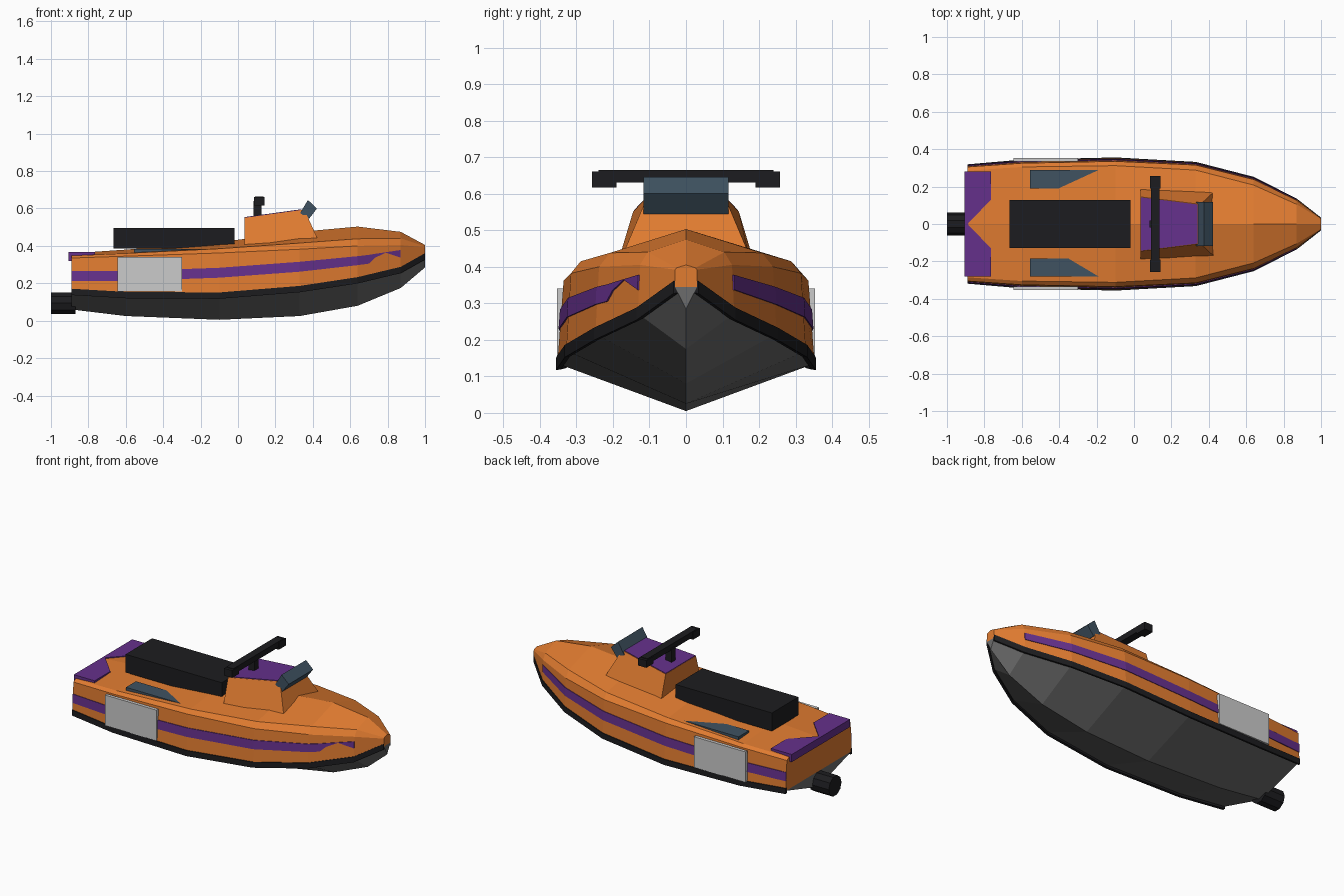
import bpy, bmesh, math

if "Cube" in bpy.data.objects:
    bpy.data.objects.remove(bpy.data.objects["Cube"])

def mat(name, r, g, b):
    m = bpy.data.materials.new(name)
    m.diffuse_color = (r, g, b, 1)
    m.use_nodes = True
    m.node_tree.nodes["Principled BSDF"].inputs["Base Color"].default_value = m.diffuse_color
    return m

ORANGE = mat("orange", .75, .2, .03)
PURPLE = mat("purple", .13, .03, .26)
BLACK = mat("black", .012, .012, .014)
SLATE = mat("slate", .05, .085, .12)
DARK = mat("dark_grey", .15, .15, .15)

def loft(name, sections, material=None, closed=True):
    """Skin matching cross-sections and cap both ends."""
    bm = bmesh.new()
    rings = [[bm.verts.new(p) for p in s] for s in sections]
    n = len(rings[0])
    for a, b in zip(rings, rings[1:]):
        for i in range(n if closed else n - 1):
            j = (i + 1) % n
            bm.faces.new((a[i], a[j], b[j], b[i]))
    bm.faces.new(rings[0][::-1])
    bm.faces.new(rings[-1])
    bmesh.ops.recalc_face_normals(bm, faces=bm.faces)
    me = bpy.data.meshes.new(name)
    bm.to_mesh(me)
    bm.free()
    ob = bpy.data.objects.new(name, me)
    bpy.context.collection.objects.link(ob)
    if material:
        me.materials.append(material)
    return ob

def box(name, x0, x1, y0, y1, z0, z1, material=None):
    ring = lambda x: [(x, y0, z0), (x, y1, z0), (x, y1, z1), (x, y0, z1)]
    return loft(name, [ring(x0), ring(x1)], material)

def slab(name, outline, z0, z1, material):
    return loft(name, [[(x, y, z) for x, y in outline] for z in (z0, z1)], material)

# Hull stations: x, gunwale y z, keel z, shoulder y z, deck edge y z, crest z
ST = [
    (-.89, .315, .155, .06, .305, .335, .285, .347, .36),
    (-.60, .34, .138, .025, .325, .345, .305, .360, .38),
    (-.10, .352, .135, .005, .335, .362, .312, .385, .42),
    (.33, .328, .170, .025, .315, .382, .288, .415, .475),
    (.64, .248, .217, .08, .238, .400, .208, .438, .503),
    (.87, .132, .272, .175, .126, .405, .105, .440, .475),
    (1.0, .03, .345, .285, .03, .392, .026, .397, .405),
]

def at(x):
    for a, b in zip(ST, ST[1:]):
        if x <= b[0]:
            t = (x - a[0]) / (b[0] - a[0])
            return [p + (q - p) * t for p, q in zip(a, b)]
    return ST[-1]

def side_y(x, z):
    s = at(x)
    return s[1] + (s[4] - s[1]) * (z - s[2]) / (s[5] - s[2])

# Lower hull and upper shell
loft("lower_hull", [[(x, yg, zg), (x, 0, k), (x, -yg, zg)]
                    for x, yg, zg, k, *_ in ST], DARK, False)
loft("upper_shell", [[(x, yg, zg), (x, ys, zs), (x, ye, ze), (x, 0, zc),
                      (x, -ye, ze), (x, -ys, zs), (x, -yg, zg)]
                     for x, yg, zg, k, ys, zs, ye, ze, zc in ST], ORANGE, False)

# Stripe: x, bottom z, top z; the front-side tail is notched
STRIPE = [(-.89, .213, .265), (-.6, .212, .265), (-.1, .23, .283),
          (.33, .262, .315), (.64, .297, .345)]
TAIL = {1: [(.87, .337, .378)],
        -1: [(.70, .305, .352), (.73, .335, .357), (.79, .364, .366), (.87, .337, .378)]}
for s, label in ((1, "back"), (-1, "front")):
    # Rub rail along the gunwale
    loft("rub_rail_" + label,
         [[(x, s * (yg - .01), zg - .016), (x, s * (yg + .004), zg - .018),
           (x, s * (yg + .004), zg + .016), (x, s * (yg - .01), zg + .016)]
          for x, yg, zg, *_ in ST], BLACK)
    loft("side_stripe_" + label,
         [[(x, s * (side_y(x, z) + d), z)
           for z, d in ((b, -.004), (b, .004), (t, .004), (t, -.004))]
          for x, b, t in STRIPE + TAIL[s]], PURPLE)
    # Blank side plate
    box("side_plate_" + label, -.645, -.30, s * .334, s * .353, .155, .34)

# Foot pads
slab("foot_pad_back", [(-.555, .29), (-.16, .29), (-.305, .19), (-.555, .19)], .355, .383, SLATE)
slab("foot_pad_front", [(-.555, -.28), (-.19, -.28), (-.35, -.185), (-.555, -.185)], .355, .383, SLATE)

# Notched stern trim
slab("stern_trim", [(-.905, -.28), (-.765, -.28), (-.765, -.13), (-.89, 0),
                    (-.765, .13), (-.765, .28), (-.905, .28)], .32, .366, PURPLE)

# Seat
box("seat", -.665, -.02, -.127, .127, .385, .495, BLACK)

# Steering console with coloured top panel
loft("console", [[(.035, -.19, .40), (.425, -.17, .44), (.425, .17, .44), (.035, .19, .40)],
                 [(.035, -.145, .55), (.355, -.105, .594), (.355, .105, .594), (.035, .145, .55)]], ORANGE)
loft("console_panel", [[(.036, -.143, z), (.34, -.104, z + .042),
                        (.34, .104, z + .042), (.036, .143, z)] for z in (.545, .554)], PURPLE)

# Tilted windshield block
SHIELD = [(.332, .575), (.374, .645), (.422, .60), (.38, .545)]
loft("windshield", [[(x, y, z) for x, z in SHIELD] for y in (-.117, .117)], SLATE)

# Handlebar
box("handlebar_stem", .083, .125, -.02, .02, .54, .64, BLACK)
box("handlebar", .09, .137, -.24, .24, .63, .665, BLACK)
for s, label in ((1, "back"), (-1, "front")):
    box("grip_" + label, .086, .141, s * .19, s * .257, .617, .661, BLACK)

# Jet nozzle
bpy.ops.mesh.primitive_cylinder_add(vertices=10, radius=.061, depth=.13,
                                    location=(-.935, 0, .094), rotation=(0, math.pi / 2, 0))
nozzle = bpy.context.object
nozzle.name = "jet_nozzle"
nozzle.data.materials.append(BLACK)
